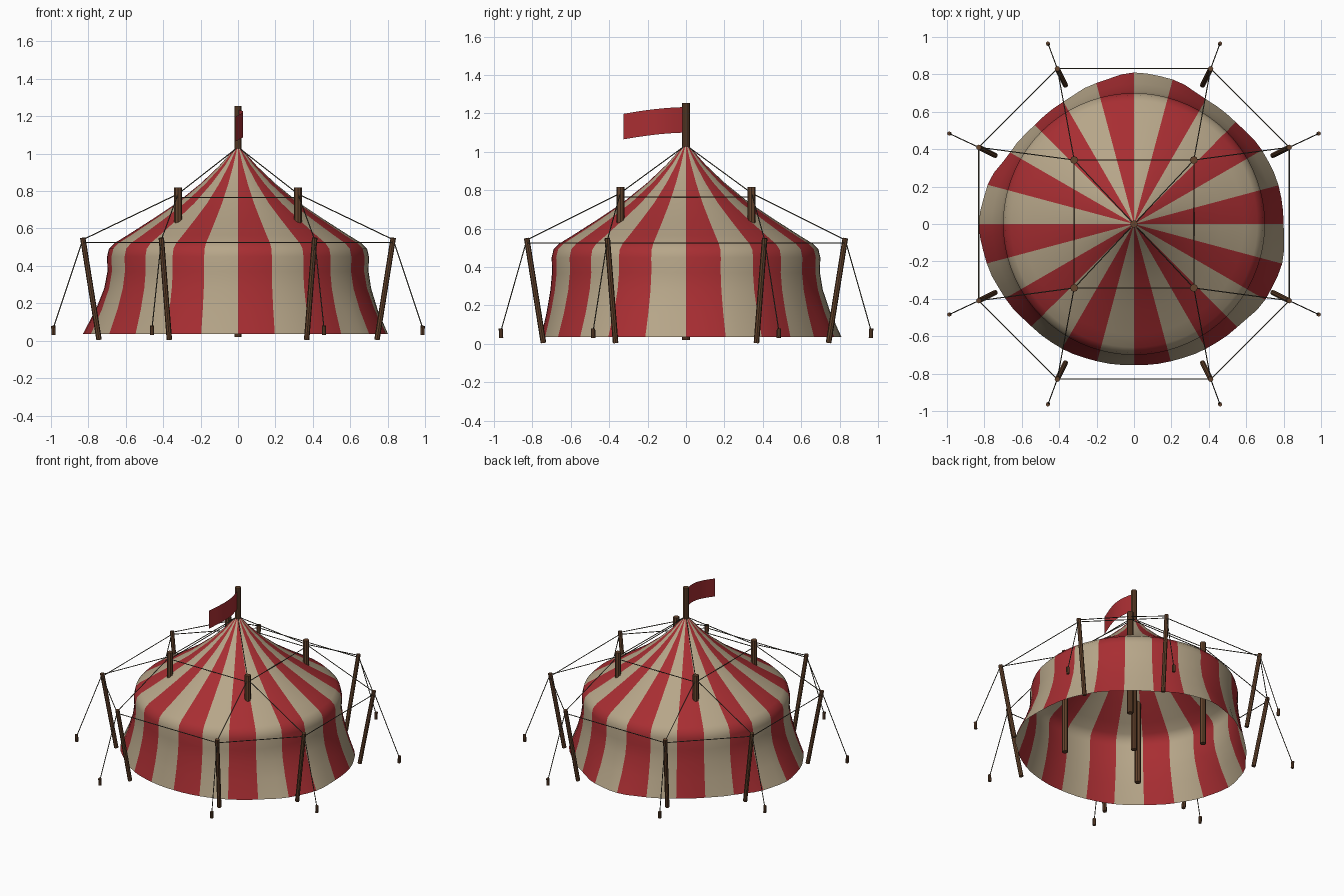
import bpy, bmesh, math
from mathutils import Vector

if "Cube" in bpy.data.objects:
    bpy.data.objects.remove(bpy.data.objects["Cube"])


def material(name, rgb):
    m = bpy.data.materials.new(name)
    m.diffuse_color = (*rgb, 1)
    m.use_nodes = True
    m.node_tree.nodes["Principled BSDF"].inputs["Base Color"].default_value = m.diffuse_color
    return m


RED = material("canvas red", (0.39, 0.027, 0.032))
CREAM = material("canvas cream", (0.47, 0.38, 0.25))
WOOD = material("wood brown", (0.13, 0.058, 0.026))
ROPE = material("rope dark", (0.09, 0.08, 0.055))


def finish(name, bm, mats, angle=35):
    me = bpy.data.meshes.new(name)
    bm.to_mesh(me)
    bm.free()
    for m in mats:
        me.materials.append(m)
    ob = bpy.data.objects.new(name, me)
    bpy.context.collection.objects.link(ob)
    bpy.ops.object.select_all(action='DESELECT')
    ob.select_set(True)
    bpy.context.view_layer.objects.active = ob
    bpy.ops.object.shade_smooth_by_angle(angle=math.radians(angle))
    return ob


def rod(name, a, b, radius, mat, sides=8):
    a, b = Vector(a), Vector(b)
    d = b - a
    bm = bmesh.new()
    bmesh.ops.create_cone(bm, cap_ends=True, segments=sides, radius1=radius,
                          radius2=radius, depth=d.length)
    rot = Vector((0, 0, 1)).rotation_difference(d.normalized()).to_matrix().to_4x4()
    bm.transform(rot)
    bmesh.ops.translate(bm, verts=bm.verts, vec=(a + b) / 2)
    return finish(name, bm, [mat])


def rope(name, a, b):
    return rod(name, a, b, 0.003, ROPE, 5)


# Striped canvas: a turned profile whose skirt flares to an uneven hem
PROFILE = [(0.012, 1.035), (0.1, 0.935), (0.2, 0.84), (0.33, 0.735), (0.465, 0.645),
           (0.59, 0.565), (0.66, 0.522), (0.69, 0.492), (0.70, 0.45), (0.698, 0.37),
           (0.71, 0.28), (0.74, 0.165), (0.785, 0.035)]
HEM = [.80, .80, .79, .77, .77, .80, .81, .78, .755, .75, .765, .81,
       .83, .815, .795, .775, .77, .76, .755, .76, .77, .78, .81, .82]
SEG = 72
bm = bmesh.new()
rings = []
for r, z in PROFILE:
    t = max(0.0, (r - 0.70) / 0.085) if z < 0.4 else 0.0
    ring = []
    for i in range(SEG):
        k, f = divmod(i * 24 / SEG, 1)
        f = f * f * (3 - 2 * f)
        hem = HEM[int(k)] * (1 - f) + HEM[(int(k) + 1) % 24] * f
        rad = r + t * (hem - 0.785)
        a = math.tau * i / SEG
        ring.append(bm.verts.new((rad * math.cos(a), rad * math.sin(a), z)))
    rings.append(ring)
for top, low in zip(rings, rings[1:]):
    for i in range(SEG):
        j = (i + 1) % SEG
        face = bm.faces.new((top[i], low[i], low[j], top[j]))
        face.material_index = (i * 24 // SEG) % 2
finish("canvas", bm, [RED, CREAM])

# Centre pole
rod("centre_pole", (0, 0, 0.02), (0, 0, 1.255), 0.02, WOOD, 10)

# Waving flag
bm = bmesh.new()
N = 12
cols = []
for i in range(N + 1):
    t = i / N
    x = 0.028 * math.sin(math.pi * 1.15 * t)
    z = -0.035 * t ** 1.7
    cols.append([bm.verts.new((x, -0.325 * t, zz + z)) for zz in (1.1, 1.165, 1.233)])
for c, d in zip(cols, cols[1:]):
    for k in range(2):
        bm.faces.new((c[k], d[k], d[k + 1], c[k + 1]))
finish("flag", bm, [RED])

# Inner poles through the roof, with ropes to the peak and outer poles
inner = [(0.32, 0.342), (-0.32, 0.342), (-0.32, -0.342), (0.32, -0.342)]
for i, (x, y) in enumerate(inner):
    rod("inner_pole", (x, y, 0.035), (x, y, 0.818), 0.021, WOOD)
    rope("peak_rope", (0, 0, 1.035), (x, y, 0.785))
    nx, ny = inner[(i + 1) % 4]
    rope("inner_ring_rope", (x, y, 0.765), (nx, ny, 0.765))
    sx, sy = math.copysign(1, x), math.copysign(1, y)
    for ox, oy in ((0.83, 0.41), (0.41, 0.83)):
        rope("roof_rope", (x, y, 0.785), (sx * ox, sy * oy, 0.54))

# Outer leaning poles, guy ropes and ground stakes
outer = [(0.83, 0.41), (0.41, 0.83), (-0.41, 0.83), (-0.83, 0.41),
         (-0.83, -0.41), (-0.41, -0.83), (0.41, -0.83), (0.83, -0.41)]
for i, (x, y) in enumerate(outer):
    rod("outer_pole", (x * 0.895, y * 0.895, 0.005), (x, y, 0.55), 0.0145, WOOD)
    nx, ny = outer[(i + 1) % 8]
    rope("outer_ring_rope", (x, y, 0.525), (nx, ny, 0.525))
    if abs(x) > abs(y):
        px, py = math.copysign(0.988, x), math.copysign(0.484, y)
    else:
        px, py = math.copysign(0.46, x), math.copysign(0.965, y)
    rope("guy_rope", (x, y, 0.54), (px, py, 0.065))
    rod("stake", (px * 0.998, py * 0.998, 0.03), (px, py, 0.08), 0.011, WOOD)
